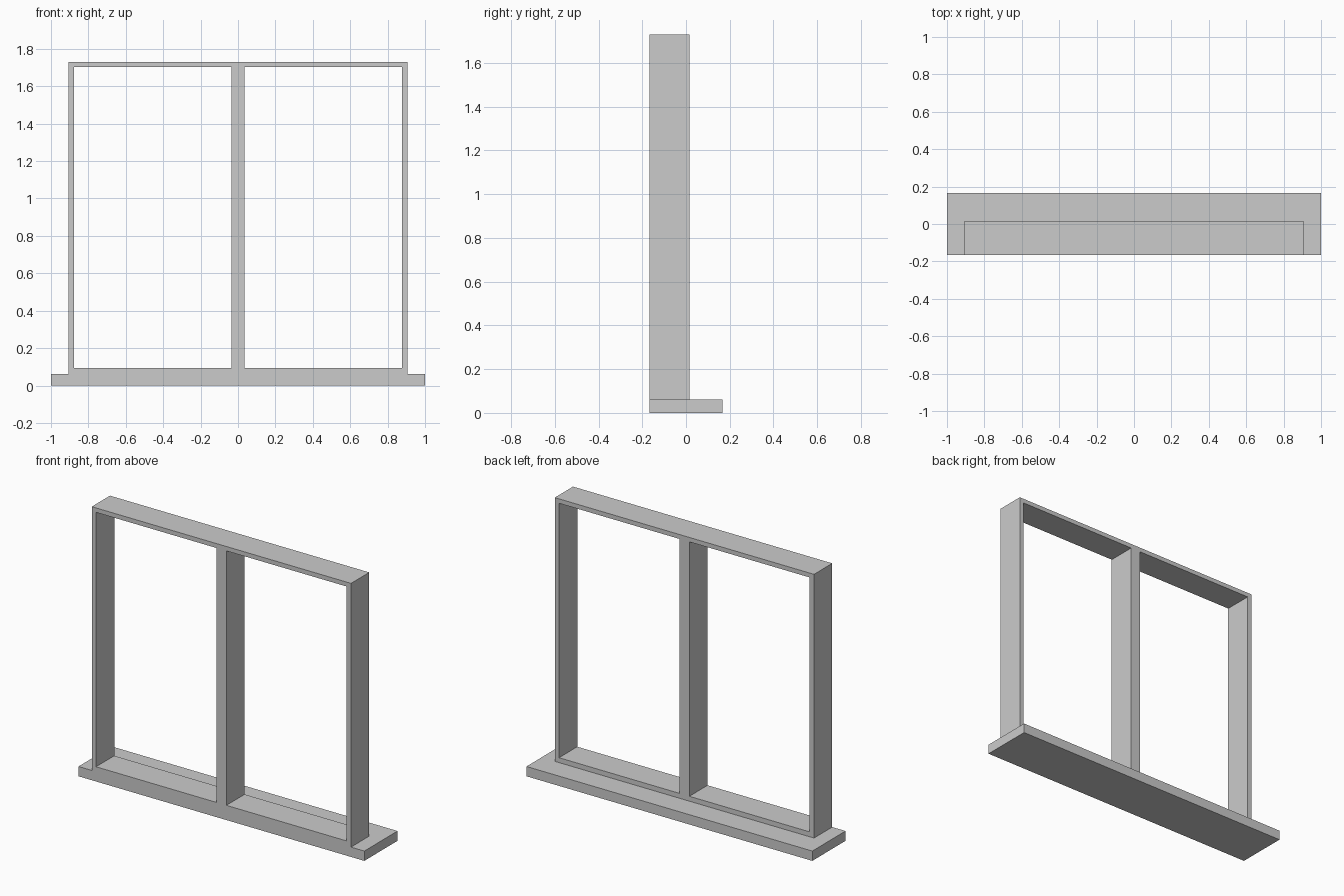
import bpy, bmesh
from mathutils import Vector

if "Cube" in bpy.data.objects:
    bpy.data.objects.remove(bpy.data.objects["Cube"])

FRONT, FRAME_BACK, SILL_BACK = -0.166, 0.016, 0.166
SILL_TOP = 0.062


def finish(bm, name):
    bmesh.ops.recalc_face_normals(bm, faces=bm.faces[:])
    mesh = bpy.data.meshes.new(name)
    bm.to_mesh(mesh)
    bm.free()
    obj = bpy.data.objects.new(name, mesh)
    bpy.context.collection.objects.link(obj)
    return obj


# Sill: wide slab projecting behind the frame and past both sides
bm = bmesh.new()
bmesh.ops.create_cube(bm, size=1)
bmesh.ops.scale(bm, vec=(2, SILL_BACK - FRONT, SILL_TOP), verts=bm.verts)
bmesh.ops.translate(bm, vec=(0, (SILL_BACK + FRONT) / 2, SILL_TOP / 2), verts=bm.verts)
finish(bm, "window_sill")

# Frame: front face laid out as a grid of cells, leaving two openings, then extruded
xs = [-0.907, -0.877, -0.035, 0.035, 0.877, 0.907]
zs = [SILL_TOP, 0.093, 1.702, 1.73]
bm = bmesh.new()
grid = [[bm.verts.new((x, FRONT, z)) for x in xs] for z in zs]
for r in range(len(zs) - 1):
    for c in range(len(xs) - 1):
        if r == 1 and c in (1, 3):  # pane openings
            continue
        bm.faces.new((grid[r][c], grid[r][c + 1], grid[r + 1][c + 1], grid[r + 1][c]))
ext = bmesh.ops.extrude_face_region(bm, geom=bm.faces[:], use_keep_orig=True)
back = [g for g in ext["geom"] if isinstance(g, bmesh.types.BMVert)]
bmesh.ops.translate(bm, vec=Vector((0, FRAME_BACK - FRONT, 0)), verts=back)
finish(bm, "window_frame")
